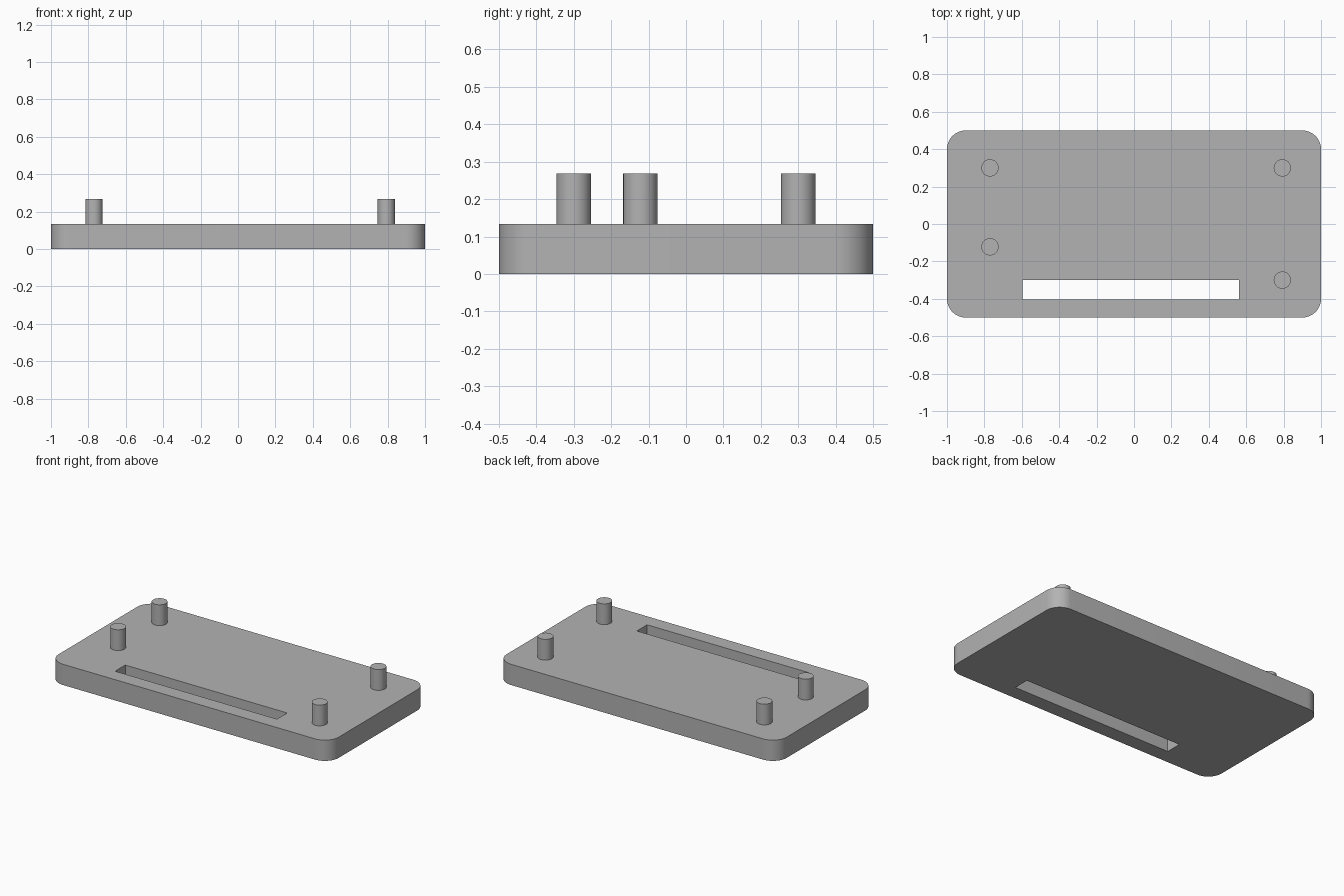
import bpy
import bmesh
from math import radians

cube = bpy.data.objects.get("Cube")
if cube:
    bpy.data.objects.remove(cube, do_unlink=True)

PLATE_H = 0.134
PEG_TOP = 0.268
PEG_R = 0.046
CORNER_R = 0.1

grey = bpy.data.materials.new("plain grey")
grey.use_nodes = True
colour = (0.45, 0.45, 0.45, 1)
grey.diffuse_color = colour
grey.node_tree.nodes["Principled BSDF"].inputs["Base Color"].default_value = colour


def activate(obj):
    bpy.ops.object.select_all(action='DESELECT')
    obj.select_set(True)
    bpy.context.view_layer.objects.active = obj


def box(name, size, location):
    bpy.ops.mesh.primitive_cube_add(size=1, location=location)
    obj = bpy.context.object
    obj.name = name
    obj.scale = size
    bpy.ops.object.transform_apply(location=False, rotation=False, scale=True)
    obj.data.materials.append(grey)
    return obj


# Base plate with rounded vertical corners
plate = box("base_plate", (2, 1, PLATE_H), (0, 0, PLATE_H / 2))
bm = bmesh.new()
bm.from_mesh(plate.data)
corners = [e for e in bm.edges if abs(e.verts[0].co.z - e.verts[1].co.z) > 0.01]
bmesh.ops.bevel(bm, geom=corners, offset=CORNER_R, segments=12, profile=0.5,
                affect='EDGES')
bm.to_mesh(plate.data)
bm.free()

# Long slot cut right through the plate near the front
cutter = box("slot_cutter", (1.156, 0.104, 0.4), (-0.017, -0.352, PLATE_H / 2))
cutter.hide_render = True
slot = plate.modifiers.new("slot", 'BOOLEAN')
slot.operation = 'DIFFERENCE'
slot.solver = 'EXACT'
slot.object = cutter
activate(plate)
bpy.ops.object.modifier_apply(modifier=slot.name)
bpy.data.objects.remove(cutter, do_unlink=True)
activate(plate)
bpy.ops.object.shade_smooth_by_angle(angle=radians(30))

# Four upright pegs
pegs = {
    "back_right_peg": (-0.77, 0.3),
    "front_right_peg": (-0.77, -0.122),
    "back_left_peg": (0.793, 0.3),
    "front_left_peg": (0.793, -0.3),
}
for name, (x, y) in pegs.items():
    bpy.ops.mesh.primitive_cylinder_add(
        vertices=48, radius=PEG_R, depth=PEG_TOP - PLATE_H,
        location=(x, y, (PEG_TOP + PLATE_H) / 2))
    peg = bpy.context.object
    peg.name = name
    peg.data.materials.append(grey)
    bpy.ops.object.shade_smooth_by_angle(angle=radians(30))
